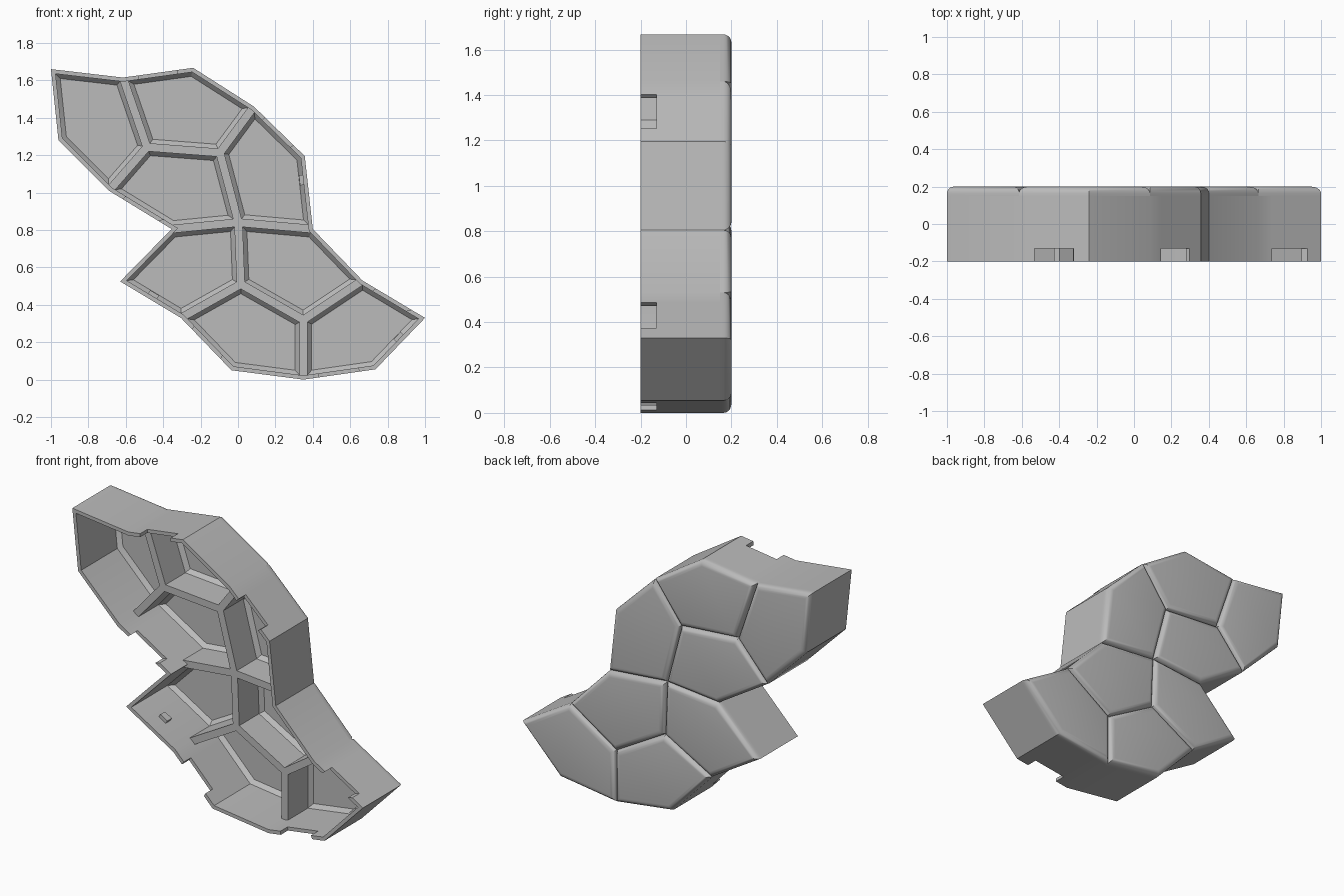
import bpy, bmesh, math
from mathutils import Vector

old = bpy.data.objects.get("Cube")
if old:
    bpy.data.objects.remove(old, do_unlink=True)

# Corner points (x, z) of the pentagon layout
P = dict(A=(-1, 1.66), B=(-.615, 1.615), C=(-.24, 1.667), D=(.085, 1.46),
         E=(.357, 1.195), F=(.4, .805), G=(.665, .53), H=(1, .33),
         I=(.735, .055), J=(.35, 0), K=(-.035, .05), L=(-.305, .33),
         M=(-.63, .525), N=(-.355, .805), O=(-.69, 1.01), P=(-.96, 1.28),
         Q=(-.487, 1.243), R=(-.097, 1.213), S=(.002, .84), T=(.015, .51), U=(.35, .32))
OUTLINE = "ABCDEFGHIJKLMNOP"
CELLS = ["ABQOP", "BCDRQ", "DEFSR", "QRSNO", "NSTLM", "SFGUT", "TUJKL", "UGHIJ"]
NOTCHED = {"BC", "DE", "GH", "IJ", "KL", "NO"}
TABBED = {"EF": .32, "HI": .45, "LM": .5}
EDGES = {a + b for a, b in zip(OUTLINE, OUTLINE[1:] + OUTLINE[0])}

WALL, FRONT, RIB, NOTCH, BACK, ROUND = .022, -.2, -.04, -.13, .2, .035
INNER, FLOOR, SEAM = .155, .18, .15


def inset(names, d):
    """Mitred inset of a clockwise polygon."""
    pts = [Vector(P[n]) for n in names]
    out = []
    for i, p in enumerate(pts):
        e1 = (p - pts[i - 1]).normalized()
        e2 = (pts[(i + 1) % len(pts)] - p).normalized()
        n1, n2 = Vector((e1.y, -e1.x)), Vector((e2.y, -e2.x))
        out.append(p + (n1 + n2) * d / (1 + n1.dot(n2)))
    return out


def face(bm, *pts):
    bm.faces.new([bm.verts.new((p.x, y, p.y)) for p, y in pts])


grey = bpy.data.materials.new("grey_plastic")
grey.use_nodes = True
grey.diffuse_color = (.5, .5, .5, 1)
grey.node_tree.nodes["Principled BSDF"].inputs["Base Color"].default_value = (.5, .5, .5, 1)


def finish(bm, name):
    bmesh.ops.remove_doubles(bm, verts=bm.verts, dist=.0002)
    mesh = bpy.data.meshes.new(name)
    bm.to_mesh(mesh)
    bm.free()
    mesh.materials.append(grey)
    ob = bpy.data.objects.new(name, mesh)
    bpy.context.collection.objects.link(ob)
    bpy.ops.object.select_all(action='DESELECT')
    ob.select_set(True)
    bpy.context.view_layer.objects.active = ob
    bpy.ops.object.shade_smooth_by_angle(angle=math.radians(30))
    return ob


# Outer wall with shallow notches in its front rim
bm = bmesh.new()
outer, inner = inset(OUTLINE, 0), inset(OUTLINE, WALL)
count = len(OUTLINE)
for k in range(count):
    j = (k + 1) % count
    name = OUTLINE[k] + OUTLINE[j]
    ts = (0, .22, .78, 1) if name in NOTCHED else (0, 1)
    o = [outer[k].lerp(outer[j], t) for t in ts]
    n = [inner[k].lerp(inner[j], t) for t in ts]
    fronts = [NOTCH if s == 1 else FRONT for s in range(len(ts) - 1)]
    for s, f in enumerate(fronts):
        a, b, c, d = o[s], o[s + 1], n[s + 1], n[s]
        face(bm, (a, f), (b, f), (b, SEAM), (a, SEAM))
        face(bm, (d, INNER), (c, INNER), (c, f), (d, f))
        face(bm, (d, f), (c, f), (b, f), (a, f))
        if s:
            g = fronts[s - 1]
            face(bm, (d, g), (d, f), (a, f), (a, g))
finish(bm, "outer_wall")

# Pentagon cells: floor, half ribs on shared edges, rounded back
ARC = [(ROUND * (1 - math.cos(t)), BACK - ROUND * (1 - math.sin(t)))
       for t in [i * math.pi / 10 for i in range(6)]]
PROFILE = [(WALL * 2, FLOOR), (WALL, INNER), (WALL, RIB), (0, RIB), (0, SEAM)] + ARC
for number, names in enumerate(CELLS, 1):
    bm = bmesh.new()
    loops = [(inset(names, d), y) for d, y in PROFILE]
    for step in range(len(loops) - 1):
        (la, ya), (lb, yb) = loops[step], loops[step + 1]
        for i in range(5):
            j = (i + 1) % 5
            shared = names[i] + names[j] not in EDGES
            if (step in (1, 2) and not shared) or step == 3 or (step == 4 and shared):
                continue
            face(bm, (la[i], ya), (la[j], ya), (lb[j], yb), (lb[i], yb))
    face(bm, *[(p, FLOOR) for p in reversed(loops[0][0])])
    face(bm, *[(p, BACK) for p in loops[-1][0]])
    finish(bm, f"cell_{number}")

# Small locating tabs inside the outer wall
for name, t in TABBED.items():
    a, b = Vector(P[name[0]]), Vector(P[name[1]])
    e = (b - a).normalized()
    c = a.lerp(b, t) + Vector((e.y, -e.x)) * .03
    bm = bmesh.new()
    bmesh.ops.create_cube(bm, size=1)
    bmesh.ops.scale(bm, vec=(.055, .045, .025), verts=bm.verts)
    tab = finish(bm, "tab_" + name.lower())
    tab.location = (c.x, -.07, c.y)
    tab.rotation_euler.y = -math.atan2(e.y, e.x)
